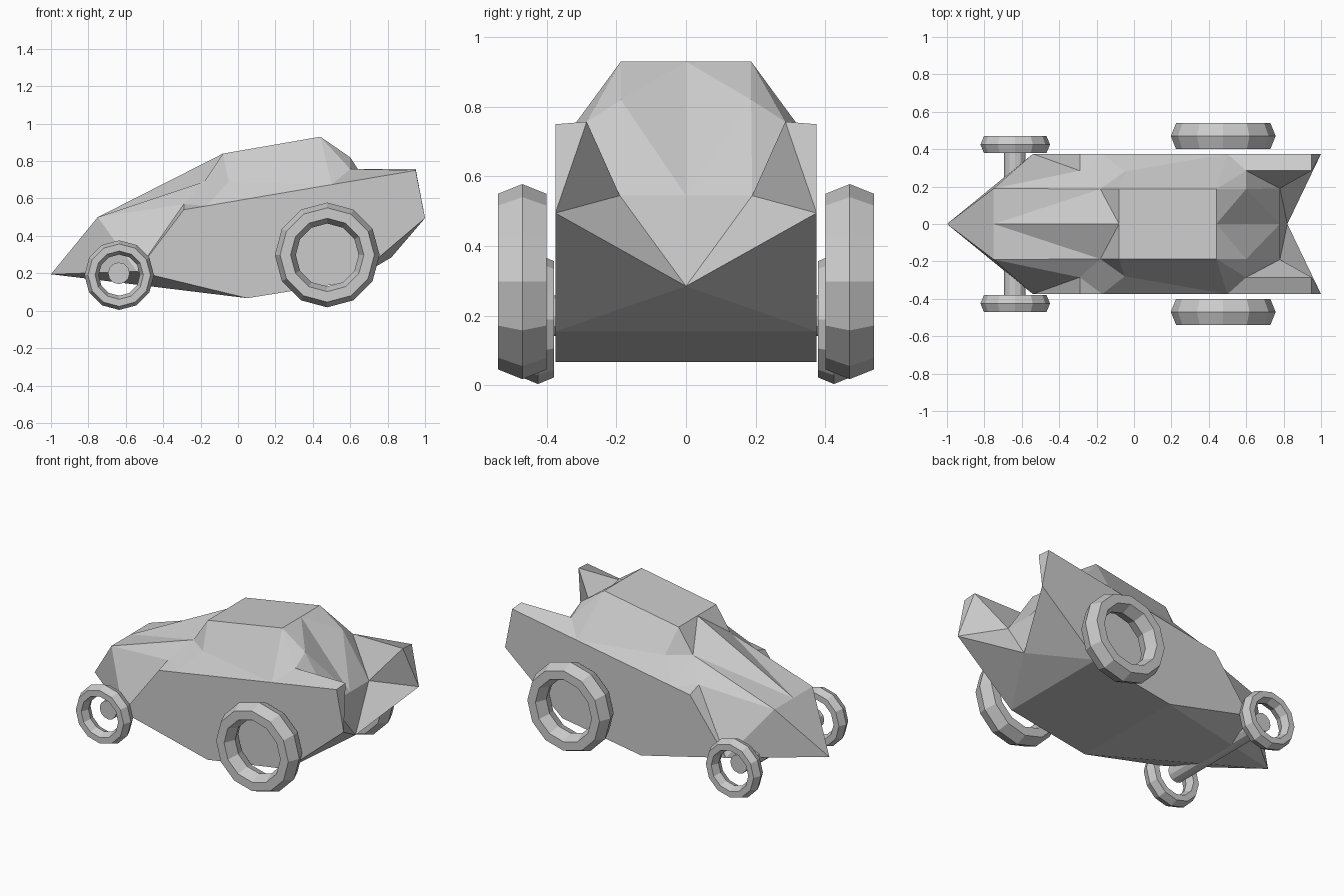
import bpy, bmesh, math

cube = bpy.data.objects.get("Cube")
if cube:
    bpy.data.objects.remove(cube, do_unlink=True)

grey = bpy.data.materials.new("plain_grey")
grey.use_nodes = True
colour = (0.6, 0.6, 0.6, 1)
grey.diffuse_color = colour
grey.node_tree.nodes["Principled BSDF"].inputs["Base Color"].default_value = colour


def add_object(name, bm):
    bmesh.ops.recalc_face_normals(bm, faces=bm.faces)
    mesh = bpy.data.meshes.new(name)
    bm.to_mesh(mesh)
    bm.free()
    mesh.materials.append(grey)
    obj = bpy.data.objects.new(name, mesh)
    bpy.context.collection.objects.link(obj)
    return obj


# Body corner points, one half only; the nose points to -x
centre, roof, side = 0, 0.187, 0.375
points = {
    "nose": (-1, centre, 0.195),
    "hood_mid": (-0.75, centre, 0.5),
    "hood": (-0.75, 0.19, 0.5),
    "corner": (-0.54, side, 0.21),
    "notch": (-0.29, 0.285, 0.57),
    "shoulder_front": (-0.29, side, 0.54),
    "shoulder_mid": (-0.17, side, 0.56),
    "shoulder_rear": (0.5, side, 0.674),
    "screen": (-0.18, roof, 0.69),
    "dent": (-0.05, 0.28, 0.69),
    "roof_front_mid": (-0.08, centre, 0.84),
    "roof_front": (-0.08, roof, 0.84),
    "roof_rear_mid": (0.44, centre, 0.93),
    "roof_rear": (0.44, roof, 0.93),
    "pillar": (0.6, roof, 0.82),
    "deck": (0.6, 0.285, 0.757),
    "fin_inner": (0.95, 0.285, 0.757),
    "fin_outer": (0.95, side, 0.75),
    "tail": (1, side, 0.495),
    "back": (0.78, 0.19, 0.545),
    "back_mid": (0.78, centre, 0.545),
    "under_tail": (0.82, centre, 0.285),
    "sill": (0.6, side, 0.155),
    "sill_mid": (0.6, centre, 0.155),
    "keel": (0.05, side, 0.067),
    "keel_mid": (0.05, centre, 0.067),
}
panels = [
    # nose and hood
    "nose hood_mid hood", "nose hood corner", "hood notch corner",
    "corner notch shoulder_front", "hood screen notch", "hood_mid screen hood",
    # windscreen and cabin
    "hood_mid roof_front_mid screen", "roof_front_mid roof_front screen",
    "screen roof_front dent", "screen dent shoulder_mid",
    "screen shoulder_mid notch", "notch shoulder_mid shoulder_front",
    "roof_front roof_rear shoulder_rear dent", "dent shoulder_rear shoulder_mid",
    "roof_front_mid roof_rear_mid roof_rear roof_front",
    # rear deck and fins
    "roof_rear pillar deck", "roof_rear deck shoulder_rear",
    "deck fin_inner fin_outer shoulder_rear", "deck back fin_inner",
    "pillar back deck", "roof_rear_mid back_mid pillar",
    "roof_rear_mid pillar roof_rear", "pillar back_mid back",
    "back tail fin_inner", "fin_inner tail fin_outer",
    "back under_tail tail", "back_mid under_tail back",
    # side and underside
    "corner shoulder_front shoulder_mid shoulder_rear fin_outer tail sill keel",
    "tail under_tail sill", "under_tail sill_mid sill",
    "sill_mid keel_mid keel sill", "nose corner keel", "nose keel keel_mid",
]
bm = bmesh.new()
corners = {name: bm.verts.new(co) for name, co in points.items()}
for panel in panels:
    bm.faces.new([corners[name] for name in panel.split()])
body = add_object("body", bm)
mirror = body.modifiers.new("mirror", "MIRROR")
mirror.use_axis = (False, True, False)


# Wheels: open rings with a hexagonal section
def add_wheel(name, x, y, z, radius, thickness, half_width, segments=12):
    bm = bmesh.new()
    rings = []
    for i in range(segments):
        a = math.tau * i / segments
        ring = []
        for j in range(6):
            b = math.tau * j / 6
            r = radius + thickness * math.cos(b)
            w = half_width * math.sin(b) / math.sin(math.pi / 3)
            ring.append(bm.verts.new((x + r * math.sin(a), y + w, z + r * math.cos(a))))
        rings.append(ring)
    for i in range(segments):
        p, q = rings[i - 1], rings[i]
        for j in range(6):
            bm.faces.new((p[j - 1], p[j], q[j], q[j - 1]))
    add_object(name, bm)


for label, sign in (("right", -1), ("left", 1)):
    add_wheel("front_wheel_" + label, -0.635, sign * 0.425, 0.19, 0.148, 0.038, 0.046)
    add_wheel("rear_wheel_" + label, 0.477, sign * 0.47, 0.298, 0.224, 0.056, 0.07)

# Front axle
bpy.ops.mesh.primitive_cylinder_add(
    vertices=12, radius=0.058, depth=0.77,
    location=(-0.637, 0, 0.2), rotation=(math.pi / 2, 0, 0))
axle = bpy.context.object
axle.name = "front_axle"
axle.data.materials.append(grey)
